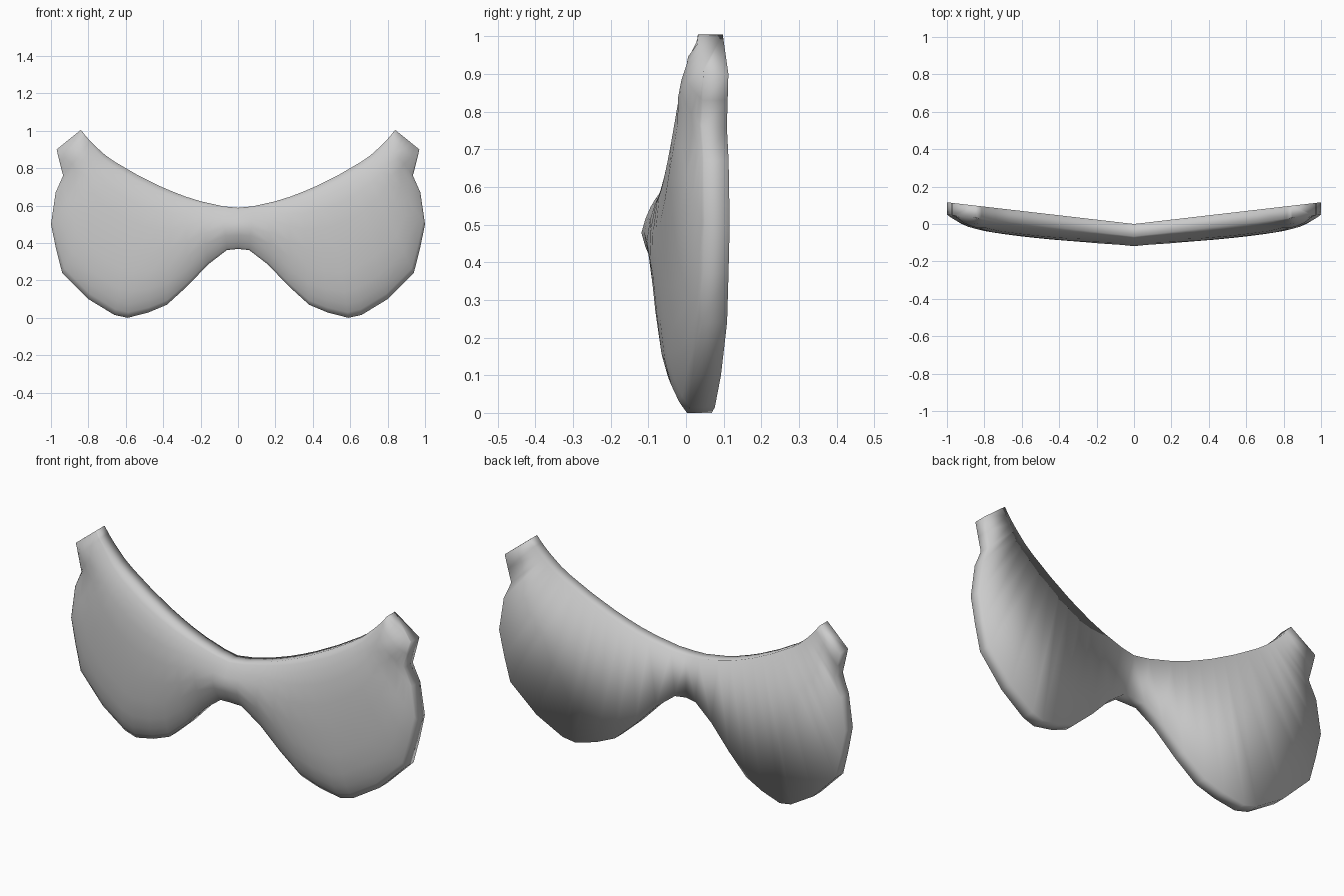
import bpy, bmesh, math
from mathutils import Vector
from mathutils.geometry import intersect_point_line

if "Cube" in bpy.data.objects:
    bpy.data.objects.remove(bpy.data.objects["Cube"])

# Right half outline (x, z): neckline and lower cup edge, paired column by column
upper = [(0, .588), (.08, .596), (.2, .623), (.28, .648), (.35, .675), (.42, .705),
         (.48, .735), (.54, .765), (.6, .8), (.66, .835), (.71, .87), (.74, .897),
         (.765, .92), (.79, .945), (.815, .973), (.84, 1.005)]
lower = [(0, .368), (.06, .362), (.16, .285), (.27, .17), (.38, .07), (.48, .028),
         (.59, .0), (.66, .015), (.80, .1), (.94, .24), (.973, .37), (1.0, .5),
         (.975, .67), (.935, .76), (.953, .83), (.97, .9)]
upper = [Vector((x, z, 0)) for x, z in upper]
lower = [Vector((x, z, 0)) for x, z in lower]
outline = upper + lower[::-1]
ACROSS = (0, .04, .1, .19, .33, .5, .67, .81, .9, .96, 1)


def edge_distance(p):
    best = 9.0
    for a, b in zip(outline, outline[1:]):
        q, t = intersect_point_line(p, a, b)
        q = a.lerp(b, min(1, max(0, t)))
        best = min(best, (p - q).length)
    return best


def back_y(p):
    return .116 * p.x


def front_y(p):
    # Padding swells quickly inward from the rim
    return back_y(p) - .066 - .071 * (1 - math.exp(-edge_distance(p) / .082))


bm = bmesh.new()
front, back = [], []
for u, l in zip(upper, lower):
    col = []
    for v in ACROSS:
        p = u.lerp(l, v)
        col.append(bm.verts.new((p.x, front_y(p), p.y)))
    front.append(col)
    back.append([bm.verts.new((p.x, back_y(p), p.y)) for p in (u, l)])

for i in range(len(upper) - 1):
    f, g, b, c = front[i], front[i + 1], back[i], back[i + 1]
    # Padded front
    for j in range(len(ACROSS) - 1):
        bm.faces.new((f[j], f[j + 1], g[j + 1], g[j]))
    # Flat back strip, then top and bottom rims
    bm.faces.new((b[0], c[0], c[1], b[1]))
    bm.faces.new((f[0], g[0], c[0], b[0]))
    bm.faces.new((f[-1], b[1], c[1], g[-1]))

# Strap end
bm.faces.new(front[-1] + back[-1][::-1])
bmesh.ops.recalc_face_normals(bm, faces=bm.faces[:])
for face in bm.faces:
    face.smooth = True

mesh = bpy.data.meshes.new("chest_pad")
bm.to_mesh(mesh)
bm.free()
pad = bpy.data.objects.new("chest_pad", mesh)
bpy.context.collection.objects.link(pad)

# Left half
mirror = pad.modifiers.new("mirror", 'MIRROR')
mirror.use_clip = True
mirror.merge_threshold = .001
